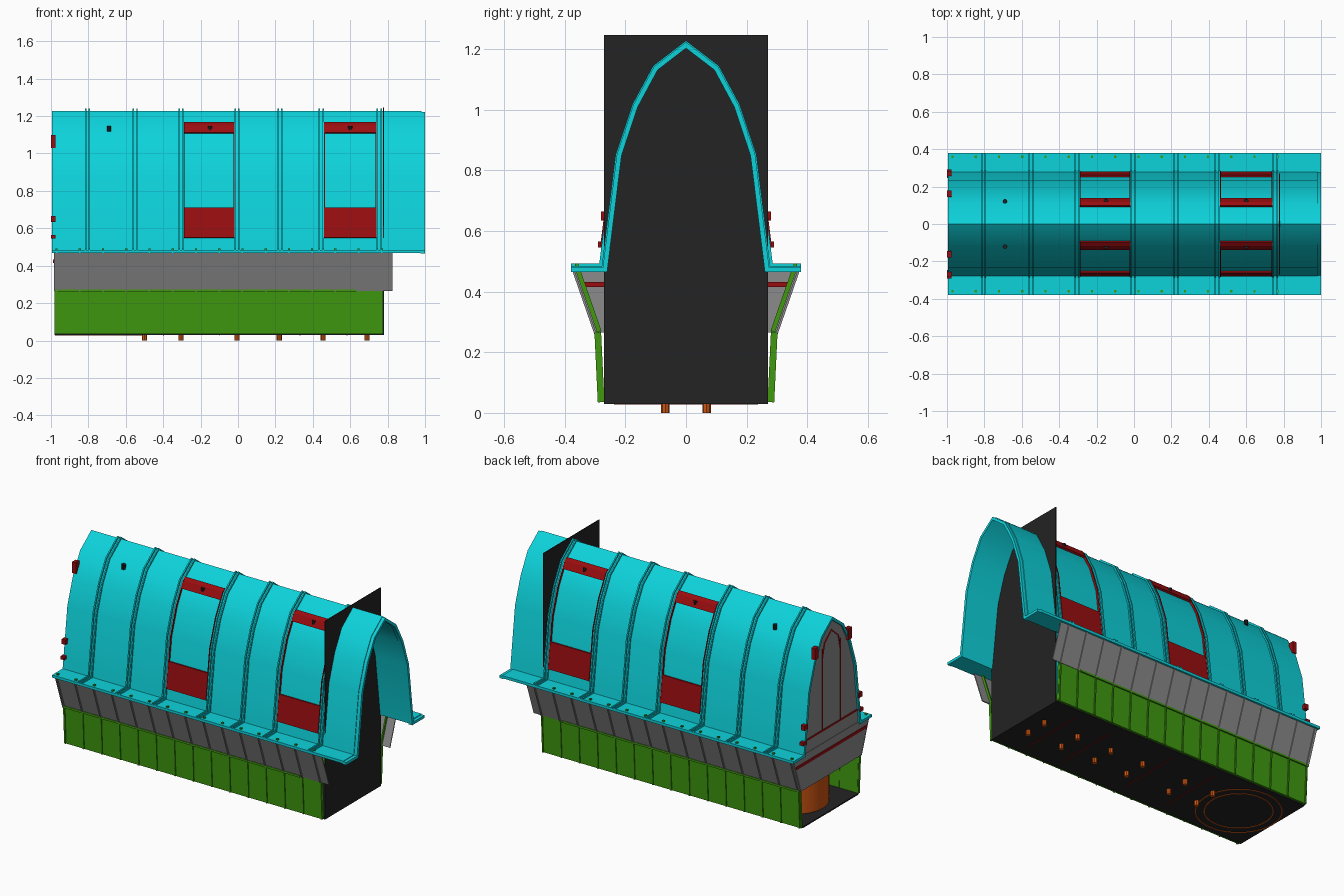
import bpy, bmesh, math
from mathutils import Vector, Matrix

cube = bpy.data.objects.get("Cube")
if cube:
    bpy.data.objects.remove(cube)


def material(name, rgb):
    m = bpy.data.materials.new(name)
    m.use_nodes = True
    m.diffuse_color = (*rgb, 1)
    m.node_tree.nodes["Principled BSDF"].inputs["Base Color"].default_value = (*rgb, 1)
    return m


CYAN = material("cyan", (0.004, 0.65, 0.71))
GREEN = material("green", (0.05, 0.32, 0.005))
GRAY = material("gray", (0.26, 0.26, 0.26))
RED = material("dark red", (0.32, 0.004, 0.005))
ORANGE = material("orange", (0.6, 0.09, 0.006))
BLACK = material("black", (0.017, 0.017, 0.017))

# Arch half profile (y, z) from flange edge to ridge
HALF = [(0.38, 0.492), (0.285, 0.492), (0.24, 0.855), (0.185, 1.02), (0.115, 1.15), (0, 1.238)]
FULL = HALF + [(-y, z) for y, z in HALF[-2::-1]]


def finish(bm, name, mat, smooth=False):
    bmesh.ops.recalc_face_normals(bm, faces=bm.faces)
    mesh = bpy.data.meshes.new(name)
    bm.to_mesh(mesh)
    bm.free()
    mesh.materials.append(mat)
    ob = bpy.data.objects.new(name, mesh)
    bpy.context.collection.objects.link(ob)
    if smooth:
        bpy.ops.object.select_all(action='DESELECT')
        ob.select_set(True)
        bpy.context.view_layer.objects.active = ob
        bpy.ops.object.shade_smooth_by_angle(angle=math.radians(28))
    return ob


def offset(path, d):
    """Shift a (y, z) path along its mitred outward normals."""
    p = [Vector(q) for q in path]
    n = [Vector((b.y - a.y, a.x - b.x)).normalized() for a, b in zip(p, p[1:])]
    n1, n2 = [n[0]] + n, n + [n[-1]]
    return [q + (a + b) / (1 + a.dot(b)) * d for q, a, b in zip(p, n1, n2)]


def sweep(bm, path, lo, hi, x0, x1, mirror=False):
    """Solid band following a path, between two offsets and two x positions."""
    for s in ((1, -1) if mirror else (1,)):
        rows = []
        for a, b in zip(offset(path, lo), offset(path, hi)):
            rows.append([bm.verts.new((x, s * q.x, q.y))
                         for x, q in ((x0, a), (x1, a), (x1, b), (x0, b))])
        for r, t in zip(rows, rows[1:]):
            for i in range(4):
                j = (i + 1) % 4
                bm.faces.new((r[i], r[j], t[j], t[i]))
        bm.faces.new(rows[0])
        bm.faces.new(rows[-1])


def box(bm, lo, hi, mirror=False):
    (x0, y0, z0), (x1, y1, z1) = lo, hi
    sweep(bm, [(y0, (z0 + z1) / 2), (y1, (z0 + z1) / 2)], (z0 - z1) / 2, (z1 - z0) / 2, x0, x1, mirror)


def prism(bm, section, x0, x1):
    a = [bm.verts.new((x0, *q)) for q in section]
    b = [bm.verts.new((x1, *q)) for q in section]
    bm.faces.new(a)
    bm.faces.new(b)
    for i in range(len(a)):
        j = (i + 1) % len(a)
        bm.faces.new((a[i], a[j], b[j], b[i]))


def arch_y(z):
    for (ya, za), (yb, zb) in zip(HALF[1:], HALF[2:]):
        if za <= z <= zb:
            return ya + (yb - ya) * (z - za) / (zb - za)


def arch_part(z0, z1):
    mid = [q for q in HALF[1:] if z0 < q[1] < z1]
    return [(arch_y(z0), z0)] + mid + [(arch_y(z1), z1)]


# Roof skin, open end rim and double ribs
bm = bmesh.new()
sweep(bm, FULL, -0.024, -0.008, -0.995, 0.98)
finish(bm, "roof_shell", CYAN, True)
bm = bmesh.new()
sweep(bm, FULL, -0.028, -0.012, 0.975, 1.0)
finish(bm, "roof_end_rim", CYAN, True)
bm = bmesh.new()
for x in (-0.805, -0.55, -0.305, -0.005, 0.225, 0.445, 0.755):
    for d in (-0.01, 0.01):
        sweep(bm, FULL, -0.012, 0.001, x + d - 0.004, x + d + 0.004)
finish(bm, "roof_ribs", CYAN, True)

# Red window frames: lower and upper plates joined by thin side fins
bm = bmesh.new()
for x0, x1 in ((-0.29, -0.02), (0.46, 0.74)):
    sweep(bm, arch_part(0.55, 0.71), -0.01, 0.004, x0, x1, True)
    sweep(bm, arch_part(1.11, 1.165), -0.01, 0.004, x0, x1, True)
    for x in (x0, x1 - 0.004):
        sweep(bm, arch_part(0.55, 1.165), -0.01, 0.005, x, x + 0.004, True)
finish(bm, "window_frames", RED)

# Small black roof studs
bm = bmesh.new()
for x in (-0.69, -0.15, 0.6):
    for y in (-0.122, 0.122):
        bmesh.ops.create_cone(bm, cap_ends=True, segments=10, radius1=0.012, radius2=0.012, depth=0.03,
                              matrix=Matrix.Translation((x, y, 1.132)))
finish(bm, "roof_studs", BLACK)

# Green lower walls with upright ribs and a ledge
LOWER = [(0.285, 0.035), (0.296, 0.265)]
UPPER = [(0.298, 0.265), (0.372, 0.478)]
bm = bmesh.new()
sweep(bm, LOWER, -0.014, 0, -0.98, 0.775, True)
box(bm, (-0.98, 0.28, 0.26), (0.63, 0.304, 0.272), True)
finish(bm, "lower_walls", GREEN)
stations = [-0.97 + 0.1242 * i for i in range(15)]
bm = bmesh.new()
for x in stations:
    sweep(bm, LOWER, -0.016, 0.006, x - 0.004, x + 0.004, True)
    sweep(bm, UPPER, -0.02, -0.004, x - 0.004, x + 0.004, True)
    box(bm, (x - 0.006, 0.354, 0.476), (x + 0.006, 0.366, 0.492), True)
finish(bm, "wall_ribs", GREEN)

# Gray flared skirts with fins
bm = bmesh.new()
sweep(bm, UPPER, -0.006, 0, -0.985, 0.825, True)
for x in stations:
    sweep(bm, UPPER, 0, 0.006, x - 0.004, x + 0.004, True)
finish(bm, "flared_skirts", GRAY)

# Closed end wall: flared base and arched top
bm = bmesh.new()
prism(bm, [(0.29, 0.265), (0.365, 0.48), (-0.365, 0.48), (-0.29, 0.265)], -0.985, -0.975)
prism(bm, [(q.x, q.y) for q in offset(FULL, -0.01)[1:-1]], -0.985, -0.975)
finish(bm, "end_wall", GRAY)

# Red trim and arched window outline on the end wall
bm = bmesh.new()
box(bm, (-0.989, -0.34, 0.415), (-0.969, 0.34, 0.432))
box(bm, (-0.989, -0.26, 0.555), (-0.983, 0.26, 0.565))
for y in (-0.09, 0.084):
    box(bm, (-0.989, y, 0.56), (-0.983, y + 0.006, 1.06))
sweep(bm, [(0.09, 1.0), (0.07, 1.09), (0, 1.15), (-0.07, 1.09), (-0.09, 1.0)], -0.006, 0, -0.989, -0.983)
finish(bm, "end_wall_trim", RED)
bm = bmesh.new()
for y, z0, z1 in ((0.16, 1.03, 1.1), (0.262, 0.635, 0.665), (0.273, 0.545, 0.565)):
    box(bm, (-1.0, y - 0.015, z0), (-0.975, y + 0.018, z1), True)
finish(bm, "end_wall_hinges", RED)

# Black floor and upright partition
bm = bmesh.new()
box(bm, (-0.98, -0.27, 0.03), (0.78, 0.27, 0.038))
finish(bm, "floor", BLACK)
bm = bmesh.new()
box(bm, (0.776, -0.27, 0.035), (0.78, 0.27, 1.247))
finish(bm, "partition", BLACK)

# Round orange well standing on the floor, and rings beneath it
def ring(name, r, t, z0, z1, mat):
    bm = bmesh.new()
    n = 40
    rows = []
    for i in range(n):
        a = math.tau * i / n
        rows.append([bm.verts.new((-0.74 + q * math.cos(a), q * math.sin(a), z))
                     for q, z in ((r - t, z0), (r, z0), (r, z1), (r - t, z1))])
    for i in range(n):
        for j in range(4):
            k = (j + 1) % 4
            s = rows[(i + 1) % n]
            bm.faces.new((rows[i][j], rows[i][k], s[k], s[j]))
    finish(bm, name, mat, True)


ring("round_well", 0.19, 0.008, 0.036, 0.25, ORANGE)
ring("inner_floor_ring", 0.19, 0.006, 0.027, 0.031, ORANGE)
ring("outer_floor_ring", 0.238, 0.006, 0.027, 0.031, ORANGE)

# Orange feet in two rows
bm = bmesh.new()
for x in (-0.5, -0.305, -0.005, 0.22, 0.455, 0.69):
    for y in (-0.068, 0.068):
        bmesh.ops.create_cone(bm, cap_ends=True, segments=8, radius1=0.014, radius2=0.014, depth=0.034,
                              matrix=Matrix.Translation((x, y, 0.017)))
finish(bm, "feet", ORANGE)

# Thin red lines across the underside
bm = bmesh.new()
for x in (-0.4, -0.1, 0.33, 0.58):
    box(bm, (x, -0.2, 0.028), (x + 0.005, 0.2, 0.031))
finish(bm, "floor_lines", RED)
